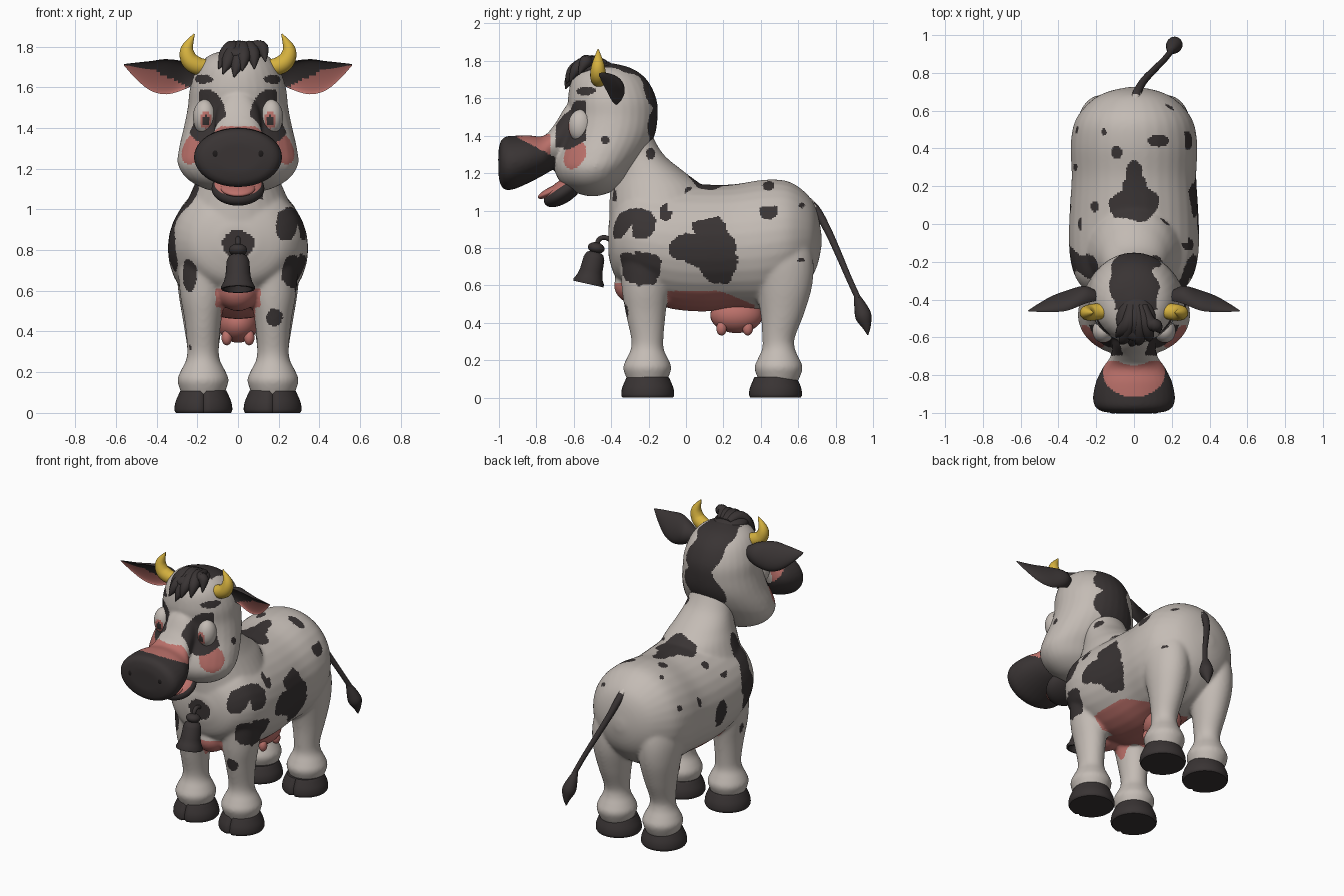
import bpy, bmesh, math
from mathutils import Vector, Matrix, Euler, noise

if "Cube" in bpy.data.objects:
    bpy.data.objects.remove(bpy.data.objects["Cube"])


def material(name, r, g, b):
    m = bpy.data.materials.new(name)
    m.diffuse_color = (r, g, b, 1)
    m.use_nodes = True
    m.node_tree.nodes["Principled BSDF"].inputs["Base Color"].default_value = m.diffuse_color
    return m


HIDE = material("pale_hide", .55, .50, .46)
DARK = material("dark_brown", .041, .034, .034)
PINK = material("pink_skin", .50, .165, .145)
HORN = material("horn_yellow", .68, .45, .05)
BLACK = material("black", .012, .01, .01)


def dense(rows, k=5):
    """Catmull-Rom interpolation of number rows."""
    out = []
    for i in range(len(rows) - 1):
        quad = zip(rows[max(i - 1, 0)], rows[i], rows[i + 1], rows[min(i + 2, len(rows) - 1)])
        quad = list(quad)
        for j in range(k):
            t = j / k
            out.append([.5 * (2 * b + (c - a) * t + (2 * a - 5 * b + 4 * c - d) * t * t
                              + (3 * b - a - 3 * c + d) * t ** 3) for a, b, c, d in quad])
    return out + [list(rows[-1])]


def loft(bm, rings, n=32, under=1.0):
    """Skin rings of (centre, u, v); 'under' scales the negative v half."""
    loops = []
    for c, u, v in rings:
        loop = []
        for i in range(n):
            a = math.tau * i / n
            s = math.sin(a)
            loop.append(bm.verts.new(Vector(c) + Vector(u) * math.cos(a)
                                     + Vector(v) * (s if s > 0 else s * under)))
        loops.append(loop)
    for a, b in zip(loops, loops[1:]):
        for i in range(n):
            bm.faces.new((a[i], a[(i + 1) % n], b[(i + 1) % n], b[i]))
    bm.faces.new(loops[0])
    bm.faces.new(loops[-1])


def flat_rings(rows, x=0):     # rows: z, y, ry, rx
    return [((x, y, z), (rx, 0, 0), (0, ry, 0)) for z, y, ry, rx in dense(rows)]


def upright_rings(rows):       # rows: y, z, rz, rx
    return [((0, y, z), (rx, 0, 0), (0, 0, rz)) for y, z, rz, rx in dense(rows)]


def tube(bm, rows, ref=(1, 0, 0), n=14):   # rows: x, y, z, radius
    d = dense(rows)
    p = [Vector(r[:3]) for r in d]
    rings = []
    for i, r in enumerate(d):
        t = (p[min(i + 1, len(p) - 1)] - p[max(i - 1, 0)]).normalized()
        u = t.cross(Vector(ref)).normalized()
        rings.append((p[i], u * r[3], t.cross(u) * r[3]))
    loft(bm, rings, n)


def ball(bm, loc, size, rx=0):
    bmesh.ops.create_uvsphere(bm, u_segments=32, v_segments=20, radius=1,
                              matrix=Matrix.LocRotScale(Vector(loc), Euler((rx, 0, 0)), Vector(size)))


def finish(name, bm, paint, voxel=0, rounds=8):
    """Turn bm into an object; paint is a material or a rule(centre, normal)."""
    bmesh.ops.recalc_face_normals(bm, faces=bm.faces)
    me = bpy.data.meshes.new(name)
    bm.to_mesh(me)
    bm.free()
    ob = bpy.data.objects.new(name, me)
    bpy.context.collection.objects.link(ob)
    if voxel:
        m = ob.modifiers.new("blend", 'REMESH')
        m.mode, m.voxel_size = 'VOXEL', voxel
        m = ob.modifiers.new("soften", 'SMOOTH')
        m.factor, m.iterations = .5, rounds
        ev = ob.evaluated_get(bpy.context.evaluated_depsgraph_get())
        me = bpy.data.meshes.new_from_object(ev)
        ob.modifiers.clear()
        ob.data = me
    me.materials.clear()
    used = []
    for f in me.polygons:
        m = paint(f.center, f.normal) if callable(paint) else paint
        if m not in used:
            used.append(m)
            me.materials.append(m)
        f.material_index = used.index(m)
        f.use_smooth = True
    if not voxel:
        me.set_sharp_from_angle(angle=math.radians(50))


def in_spot(a, b, p, spots):
    w = 1 + .3 * noise.noise(p * 11) + .1 * noise.noise(p * 30)
    return any(((a - sa) / ra) ** 2 + ((b - sb) / rb) ** 2 < w * w for sa, sb, ra, rb in spots)


# ---- body: torso, neck and four legs blended together ----
RIGHT = [(-.245, .935, .08, .08), (-.105, .985, .035, .045), (-.24, .69, .11, .09),
         (.13, .87, .10, .10), (.02, .81, .11, .08), (.17, .71, .10, .10), (.2, .82, .08, .07),
         (.10, .78, .12, .09), (.025, 1.1, .035, .03), (.44, 1.01, .045, .06), (.44, 1.15, .03, .015),
         (-.19, 1.3, .022, .03), (-.4, 1.08, .03, .06), (-.31, .47, .02, .04),
         (.62, 1.03, .018, .015), (.615, .735, .025, .01)]
LEFT = [(-.22, 1.04, .06, .13), (-.2, .84, .08, .14), (.1, .78, .06, .09),
        (-.2, .55, .02, .035), (.3, .92, .02, .03), (.0, 1.0, .03, .03), (.5, .95, .02, .02)]
TOP = [(0, .11, .12, .09), (0, .20, .07, .08), (0, .28, .045, .06), (.13, .44, .055, .035),
       (-.09, .38, .03, .035), (-.16, .49, .016, .018), (-.21, .09, .025, .03), (.17, .63, .014, .014)]
FRONT = [(0, .83, .085, .065), (-.235, .68, .037, .078), (.24, .93, .05, .075), (.27, .69, .05, .085),
         (.18, .47, .04, .04), (-.24, .32, .012, .015)]


def paint_body(p, n):
    x, y, z = p
    if y < .37 and z > .43:
        edge = .57 - max(0, y - .18) * .4 + (.04 if y < -.25 else 0)
        if z < edge and (abs(x) < (.11 if z > .52 else .085) or y > -.10):
            return PINK
    if n.z > .6 and z > 1.0 and y > -.1:
        return DARK if in_spot(x, y, p, TOP) else HIDE
    if y < -.22 and n.y < -.45 and z < 1.05:
        return DARK if in_spot(x, z, p, FRONT) else HIDE
    if abs(x) > .08 and abs(n.x) > .2 and in_spot(y, z, p, RIGHT if x > 0 else LEFT):
        return DARK
    return HIDE


bm = bmesh.new()
loft(bm, upright_rings([(.725, .84, .03, .03), (.70, .85, .15, .14), (.65, .85, .235, .23),
                        (.55, .84, .315, .31), (.42, .82, .345, .335), (.25, .805, .335, .33),
                        (.08, .80, .34, .34), (-.08, .81, .335, .345), (-.2, .83, .31, .335),
                        (-.3, .85, .27, .30), (-.38, .84, .19, .22), (-.415, .84, .08, .10)]))
loft(bm, flat_rings([(.75, -.14, .25, .28), (.85, -.14, .27, .31), (1.0, -.14, .27, .265),
                     (1.12, -.155, .25, .215), (1.2, -.195, .195, .18), (1.3, -.255, .135, .15),
                     (1.42, -.31, .12, .14)]))
ball(bm, (0, -.27, .60), (.105, .115, .10))
for s in (1, -1):
    for rows in ([(.98, -.16, .07, .05), (.8, -.19, .15, .12), (.6, -.215, .13, .115),
                  (.45, -.215, .107, .09)],
                 [(1.0, .44, .08, .04), (.86, .48, .16, .10), (.74, .495, .185, .13),
                  (.6, .52, .155, .122), (.45, .515, .117, .098)]):
        y = -.207 if rows[0][1] < 0 else .495
        rows = rows + [(.32, y, .087, .078), (.26, y, .088, .083), (.21, y, .11, .108),
                       (.165, y, .129, .126), (.125, y, .12, .117), (.08, y, .10, .10)]
        loft(bm, flat_rings(rows, .172 * s))
finish("body", bm, paint_body, .0095, 12)

# ---- hooves with a front cleft ----
for s, side in ((1, "right"), (-1, "left")):
    for y, end in ((-.205, "front"), (.478, "hind")):
        bm = bmesh.new()
        loft(bm, flat_rings([(0, y, .135, .135), (.015, y, .142, .142), (.05, y, .138, .138),
                             (.09, y, .122, .122), (.11, y, .112, .112)], .17 * s), 48)
        for v in bm.verts:
            if v.co.y < y - .05 and abs(v.co.x - .17 * s) < .009:
                v.co.y += .015
        finish(f"{end}_{side}_hoof", bm, DARK)

# ---- udder ----
bm = bmesh.new()
ball(bm, (0, .27, .44), (.10, .14, .095))
for x in (-.055, .055):
    for y in (.19, .33):
        ball(bm, (x, y, .37), (.026, .028, .038))
finish("udder", bm, PINK)


# ---- head with muzzle ----
def paint_head(p, n):
    x, y, z = p
    ax = abs(x)
    if y < -.70 and z < 1.29 + (-.71 - y) * .53:
        return DARK
    if y < -.725 and z < 1.408:
        return PINK
    if -.695 < y < -.535 and ((ax - .16) / .10) ** 2 + ((z - 1.457) / .132) ** 2 < 1:
        return DARK
    if (p - Vector((math.copysign(.225, x), -.6, 1.3))).length < .08:
        return PINK
    if y < -.45 and in_spot(ax, z, p, [(.165, 1.64, .045, .022)]):
        return DARK
    if y > -.45 and z > 1.35 and ax < .12 + .1 * noise.noise(p * 8):
        return DARK
    if x > 0 and in_spot(y, z, p, [(-.43, 1.375, .022, .022)]):
        return DARK
    return HIDE


bm = bmesh.new()
loft(bm, flat_rings([(1.787, -.42, .03, .03), (1.76, -.42, .13, .135), (1.70, -.41, .20, .197),
                     (1.6, -.395, .236, .235), (1.5, -.39, .238, .247), (1.4, -.41, .242, .267),
                     (1.3, -.455, .237, .29), (1.22, -.49, .212, .295), (1.15, -.5, .17, .25),
                     (1.1, -.5, .10, .16), (1.078, -.5, .03, .05)]))
loft(bm, upright_rings([(-.48, 1.42, .2, .15), (-.62, 1.42, .16, .115), (-.70, 1.345, .12, .125),
                        (-.76, 1.295, .105, .165), (-.84, 1.275, .127, .203), (-.92, 1.257, .143, .217),
                        (-.965, 1.253, .142, .207), (-.99, 1.253, .118, .175), (-1.002, 1.255, .07, .11)]))
finish("head", bm, paint_head, .009, 7)

# ---- nostrils, jaw and tongue ----
bm = bmesh.new()
for s in (1, -1):
    ball(bm, (.11 * s, -.984, 1.272), (.023, .02, .029))
finish("nostrils", bm, BLACK)
bm = bmesh.new()
ball(bm, (0, -.655, 1.102), (.13, .12, .06), .6)
up = Vector((0, -math.sin(.6), math.cos(.6)))
finish("lower_jaw", bm, lambda p, n: PINK if n.dot(up) > .75 else DARK)
bm = bmesh.new()
ball(bm, (0, -.715, 1.105), (.085, .085, .024), .45)
finish("tongue", bm, PINK)

# ---- eyes, ears and horns on both sides ----
for s, side in ((1, "right"), (-1, "left")):
    bm = bmesh.new()
    eye = Vector((.163 * s, -.565, 1.453))
    ball(bm, eye, (.058, .064, .087))
    gaze = Vector((-.1 * s, -1, -.2)).normalized()

    def paint_eye(p, n):
        d = p - eye
        k = Vector((d.x / .058, d.y / .064, d.z / .087)).normalized().dot(gaze)
        return DARK if k > .95 else PINK if k > .86 else HIDE
    finish(f"{side}_eye", bm, paint_eye)

    bm = bmesh.new()
    ear = dense([(.19, -.39, 1.655, .03, .03), (.26, -.39, 1.655, .072, .06), (.35, -.415, 1.65, .095, .055),
                 (.43, -.43, 1.655, .08, .04), (.5, -.445, 1.68, .045, .02), (.56, -.46, 1.71, .004, .003)])
    loft(bm, [((x * s, y, z), (0, .45 * w, -.89 * w), (0, .89 * t, .45 * t)) for x, y, z, w, t in ear],
         32, -.35)
    back = Vector((0, .89, .45))

    def paint_ear(p, n):
        ax = abs(p.x)
        rim = min(1.60 + (ax - .25) * .53, 1.68 + (ax - .4) * .18)
        return PINK if n.dot(back) < -.3 and p.z < rim else DARK
    finish(f"{side}_ear", bm, paint_ear)

    bm = bmesh.new()
    tube(bm, [(.15 * s, -.46, 1.70, .036), (.20 * s, -.465, 1.705, .044), (.24 * s, -.47, 1.735, .042),
              (.25 * s, -.47, 1.79, .031), (.215 * s, -.47, 1.862, .003)], (0, 1, 0), 20)
    finish(f"{side}_horn", bm, HORN)

# ---- swept hair tuft ----
bm = bmesh.new()
ball(bm, (.01, -.50, 1.76), (.105, .12, .05))
for x, y, z in ((-.095, -.60, 1.69), (-.075, -.635, 1.665), (-.02, -.645, 1.65), (.02, -.64, 1.68),
                (.08, -.62, 1.69), (.135, -.575, 1.725)):
    tube(bm, [(x * .3 + .01, -.43, 1.785, .02), (x * .5 + .015, -.52, 1.795, .034),
              (x * .8 + .012, y + .035, z + .065, .032), (x, y, z, .003)])
finish("hair_tuft", bm, DARK)

# ---- tail ----
bm = bmesh.new()
tube(bm, [(0, .60, 1.08, .03), (.015, .69, 1.01, .024), (.05, .755, .9, .02), (.1, .81, .78, .018),
          (.16, .87, .64, .016), (.2, .92, .53, .016)])
finish("tail", bm, lambda p, n: HIDE if p.y < .69 else DARK)
bm = bmesh.new()
tube(bm, [(.19, .91, .55, .014), (.205, .935, .48, .036), (.215, .95, .43, .043), (.22, .965, .38, .024),
          (.22, .972, .335, .003)])
finish("tail_tuft", bm, DARK)

# ---- bell with knob and loop ----
bm = bmesh.new()
tilt = Matrix.Translation((0, -.485, .775)) @ Matrix.Rotation(-.22, 4, 'X')
loft(bm, [(tilt @ Vector((0, 0, z)), (r, 0, 0), tilt.to_3x3() @ Vector((0, r, 0)))
          for r, z in ((.025, .005), (.045, -.005), (.056, -.03), (.061, -.10), (.07, -.135),
                       (.084, -.16), (.082, -.172), (.07, -.172), (.05, -.12))])
ball(bm, (0, -.48, .80), (.045, .045, .03), -.22)
tube(bm, [(0, -.38, .83, .012), (0, -.43, .855, .013), (0, -.465, .845, .013), (0, -.48, .80, .012)])
finish("bell", bm, DARK)
